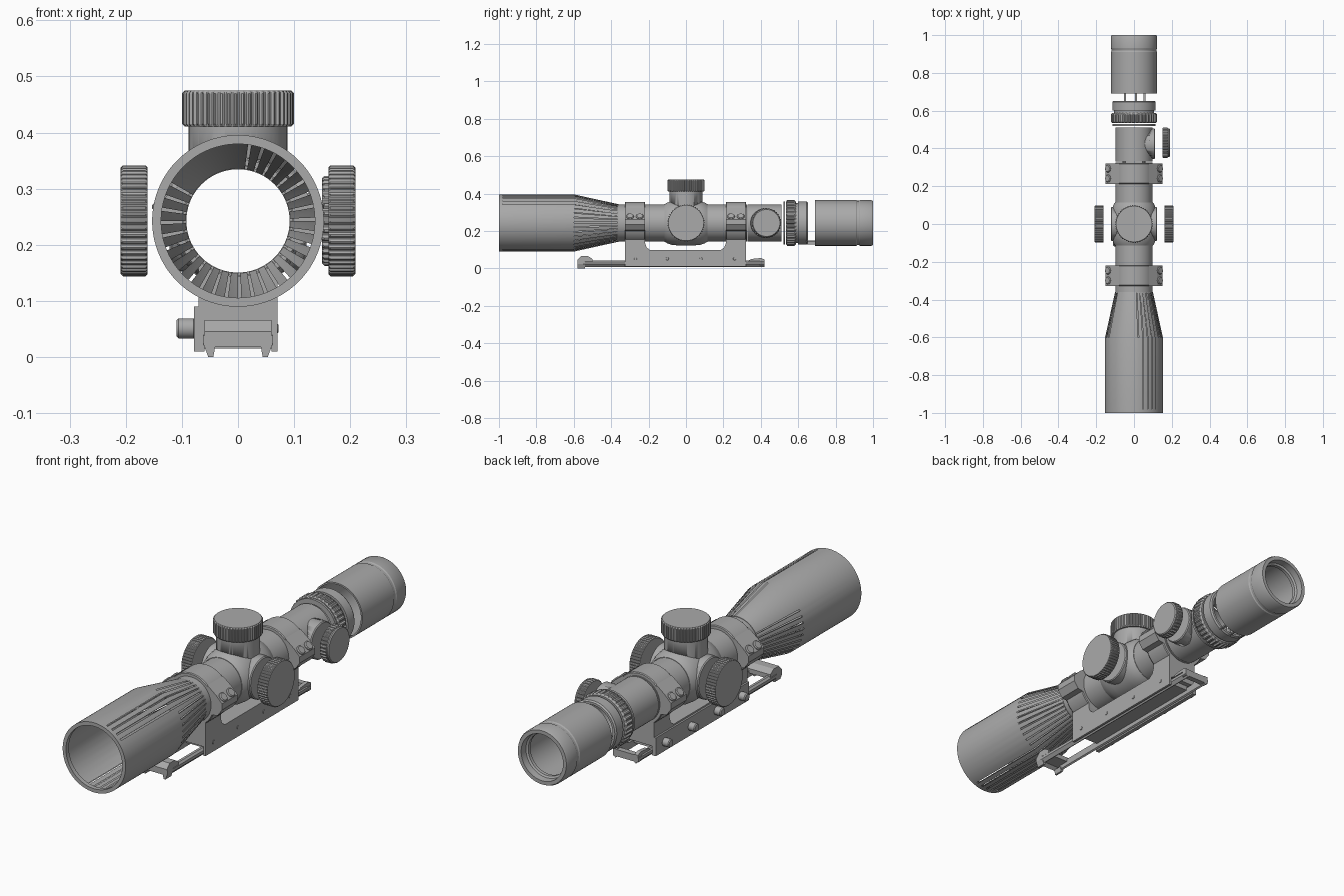
import bpy, bmesh, math
from mathutils import Matrix, Vector

if "Cube" in bpy.data.objects:
    bpy.data.objects.remove(bpy.data.objects["Cube"])

grey = bpy.data.materials.new("matte grey")
grey.use_nodes = True
COLOUR = (0.4, 0.4, 0.4, 1)
grey.diffuse_color = COLOUR
grey.node_tree.nodes["Principled BSDF"].inputs["Base Color"].default_value = COLOUR

AXIS_Z = 0.2425          # height of the optical axis
X, Y, Z = Vector((1, 0, 0)), Vector((0, 1, 0)), Vector((0, 0, 1))
CENTRE = Vector((0, 0, AXIS_Z))


def finish(name, bm, smooth=True):
    bmesh.ops.remove_doubles(bm, verts=bm.verts, dist=1e-5)
    bmesh.ops.recalc_face_normals(bm, faces=bm.faces)
    mesh = bpy.data.meshes.new(name)
    bm.to_mesh(mesh)
    bm.free()
    mesh.materials.append(grey)
    ob = bpy.data.objects.new(name, mesh)
    bpy.context.collection.objects.link(ob)
    if smooth:
        bpy.ops.object.select_all(action='DESELECT')
        ob.select_set(True)
        bpy.context.view_layer.objects.active = ob
        bpy.ops.object.shade_smooth_by_angle(angle=math.radians(30))
    return ob


def lathe(name, prof, origin=CENTRE, axis=Y, seg=72, knurl=0, skip=None):
    """Turn a closed (distance along axis, radius) profile about an axis."""
    u = Y if axis.x else X
    v = Y if axis.z else Z
    top = max(r for _, r in prof)
    bm = bmesh.new()
    rings = []
    for i in range(seg):
        a = math.tau * i / seg
        ring = []
        for d, r in prof:
            if knurl and r == top and i // 2 % 2:
                r -= knurl
            ring.append(bm.verts.new(origin + axis * d + (u * math.cos(a) + v * math.sin(a)) * r))
        rings.append(ring)
    for i in range(seg):
        p, q = rings[i], rings[(i + 1) % seg]
        for j in range(len(prof)):
            k = (j + 1) % len(prof)
            if prof[j][1] == prof[k][1] == 0 or (skip and skip(i, j)):
                continue
            bm.faces.new((p[j], q[j], q[k], p[k]))
    return finish(name, bm)


def disc(name, start, end, r, origin, axis, seg=48, knurl=0, chamfer=0.004):
    c = chamfer
    prof = [(start, 0), (start, r - c), (start + c, r), (end - c, r), (end, r - c), (end, 0)]
    return lathe(name, prof, origin, axis, seg, knurl)


def prism(name, pts, lo, hi, plane):
    """Extrude a 2D outline: plane 'xz' runs along y, plane 'yz' along x."""
    bm = bmesh.new()
    place = (lambda a, b, t: (a, t, b)) if plane == 'xz' else (lambda a, b, t: (t, a, b))
    ends = [[bm.verts.new(place(a, b, t)) for a, b in pts] for t in (lo, hi)]
    for e in ends:
        bm.faces.new(e)
    for i in range(len(pts)):
        k = (i + 1) % len(pts)
        bm.faces.new((ends[0][i], ends[0][k], ends[1][k], ends[1][i]))
    return finish(name, bm, False)


def box(name, x0, x1, y0, y1, z0, z1):
    return prism(name, [(x0, z0), (x1, z0), (x1, z1), (x0, z1)], y0, y1, 'xz')


# Hidden cutter that keeps the sight line open
cutter = disc("bore_cutter", -0.9, 0.9, 0.0955, CENTRE, Y, 72)
cutter.hide_render = True
cutter.hide_viewport = True
cutter.display_type = 'WIRE'


def bore(ob):
    m = ob.modifiers.new("bore", 'BOOLEAN')
    m.operation = 'DIFFERENCE'
    m.solver = 'EXACT'
    m.object = cutter


# Objective bell with slits in its cone and barrel
def slit(i, j):
    a = (i + 0.5) * 360 / 144
    if i % 4 != 0:
        return False
    if j in (2, 4):
        return not 85 < a < 150
    return j in (1, 5) and (35 < a < 78 or 245 < a < 300)


lathe("objective_bell", [(-1, 0.153), (-0.98, 0.153), (-0.6, 0.153), (-0.36, 0.1), (-0.36, 0.092),
                         (-0.6, 0.147), (-0.98, 0.147), (-0.98, 0.137), (-1, 0.137)],
      seg=144, skip=slit)

# Main tube, turret saddle and rear housing
lathe("main_tube", [(-0.365, 0.098), (0.325, 0.098), (0.325, 0.092), (-0.365, 0.092)])
lathe("turret_saddle", [(-0.115, 0.1), (-0.1, 0.109), (-0.075, 0.117), (-0.045, 0.12), (0.045, 0.12),
                        (0.075, 0.117), (0.1, 0.109), (0.115, 0.1), (0.115, 0.094), (-0.115, 0.094)])
lathe("rear_housing", [(0.33, 0.098), (0.51, 0.098), (0.51, 0.092), (0.33, 0.092)])
bore(disc("rear_boss", 0.05, 0.112, 0.08, Vector((0, 0.425, AXIS_Z)), X))
bore(disc("turret_neck", 0.05, 0.172, 0.088, CENTRE, Z))
for side, word in ((1, "left"), (-1, "right")):
    bore(disc(word + "_saddle_boss", 0.05, 0.122, 0.09, CENTRE, X * side))

# Knurled caps
disc("top_turret_cap", 0.168, 0.232, 0.1, CENTRE, Z, 200, 0.004, 0.005)
for side, word in ((1, "left"), (-1, "right")):
    disc(word + "_turret_cap", 0.161, 0.209, 0.099, CENTRE, X * side, 200, 0.004)
knob_at = Vector((0, 0.43, AXIS_Z))
disc("rear_knob_grip", 0.15, 0.18, 0.08, knob_at, X, 128, 0.005)
disc("rear_knob_face", 0.178, 0.191, 0.076, knob_at, X)

# Magnification ring and collars
lathe("front_collar", [(0.52, 0.115), (0.53, 0.115), (0.53, 0.093), (0.52, 0.093)])
lathe("magnification_ring", [(0.535, 0.114), (0.541, 0.122), (0.58, 0.122), (0.588, 0.114),
                             (0.588, 0.093), (0.535, 0.093)], seg=144, knurl=0.006)
lathe("rear_collar", [(0.588, 0.106), (0.6, 0.106), (0.6, 0.115), (0.645, 0.115),
                      (0.652, 0.11), (0.652, 0.1), (0.588, 0.1)])

# Thin links between the collar and the eyepiece
for n, deg in enumerate((-115, -85, -60)):
    x, z = 0.112 * math.cos(math.radians(deg)), AXIS_Z + 0.112 * math.sin(math.radians(deg))
    box(f"eyepiece_link_{n + 1}", x - 0.005, x + 0.005, 0.64, 0.7, z - 0.003, z + 0.003)

# Eyepiece
lathe("eyepiece", [(0.69, 0.122), (0.91, 0.122), (0.915, 0.119), (0.925, 0.119), (0.93, 0.122),
                   (0.992, 0.122), (1, 0.118), (1, 0.102), (0.97, 0.1), (0.965, 0.092),
                   (0.95, 0.092), (0.95, 0.115), (0.69, 0.115)])

# Clamp rings with ears and screws
for y, word in ((-0.273, "front"), (0.267, "rear")):
    at = Vector((0, y, AXIS_Z))
    lathe(word + "_ring", [(-0.054, 0.11), (-0.05, 0.113), (0.05, 0.113), (0.054, 0.11),
                           (0.054, 0.097), (-0.054, 0.097)], at)
    for s in (1, -1):
        ear = [(0.1, 0.2), (0.13, 0.205), (0.151, 0.235), (0.151, 0.262), (0.122, 0.292), (0.08, 0.325)]
        bore(prism(word + "_ring_ear", [(s * a, b) for a, b in ear], y - 0.054, y + 0.054, 'xz'))
        for dy in (-0.026, 0.026):
            seat = Vector((s * 0.136, y + dy, 0.276))
            screw = disc(word + "_ring_screw", -0.01, 0.008, 0.02, Vector(), Z, 24)
            screw.matrix_world = Matrix.Translation(seat) @ Matrix.Rotation(s * math.pi / 4, 4, 'Y')

# Mount: two posts joined by a low bridge, with clamp skirts
inner = [(0.213, 0.24), (0.213, 0.135), (0.205, 0.112), (0.185, 0.097)]
side = [(-0.327, 0.05), (0.321, 0.05), (0.321, 0.24)] + inner
side += [(-y - 0.006, z) for y, z in reversed(inner)] + [(-0.327, 0.24)]
bore(prism("mount_bridge", side, -0.07, 0.07, 'yz'))
box("left_skirt", 0.06, 0.07, -0.327, 0.321, 0.01, 0.06)
box("right_skirt", -0.078, -0.06, -0.327, 0.321, 0.01, 0.09)
for n, y in enumerate((-0.27, -0.1, 0.08, 0.26)):
    at = Vector((0, y, 0.051))
    disc(f"clamp_knob_{n + 1}", 0.075, 0.11, 0.018, at, -X, 24)
    disc(f"clamp_pin_{n + 1}", 0.065, 0.072, 0.008, at, X, 16, 0, 0.001)

# Rail: open frame with a hooked front end and a raised rear end
for s, word in ((1, "left"), (-1, "right")):
    bar = [(0.043, 0.012), (0.05, 0.008), (0.062, 0.022), (0.062, 0.034), (0.054, 0.042), (0.043, 0.042)]
    prism(word + "_rail_bar", [(s * a, b) for a, b in bar], -0.55, 0.42, 'xz')
    foot = [(0.04, 0.022), (0.044, 0), (0.053, 0), (0.062, 0.024), (0.062, 0.04)]
    prism(word + "_rail_foot", [(s * a, b) for a, b in foot], -0.58, -0.54, 'xz')
    lug = [(0.33, 0.04), (0.42, 0.04), (0.42, 0.047), (0.4, 0.055), (0.35, 0.05)]
    prism(word + "_rail_lug", lug, *sorted((s * 0.043, s * 0.06)), 'yz')
hook = [(-0.58, 0.018), (-0.565, 0.03), (-0.5, 0.03), (-0.5, 0.05), (-0.525, 0.066),
        (-0.56, 0.066), (-0.58, 0.045)]
prism("rail_hook", hook, -0.06, 0.06, 'yz')
box("rail_rear_crossbar", -0.06, 0.06, 0.395, 0.42, 0.015, 0.045)
box("rail_middle_plate", -0.045, 0.045, -0.3, 0.3, 0.03, 0.05)
